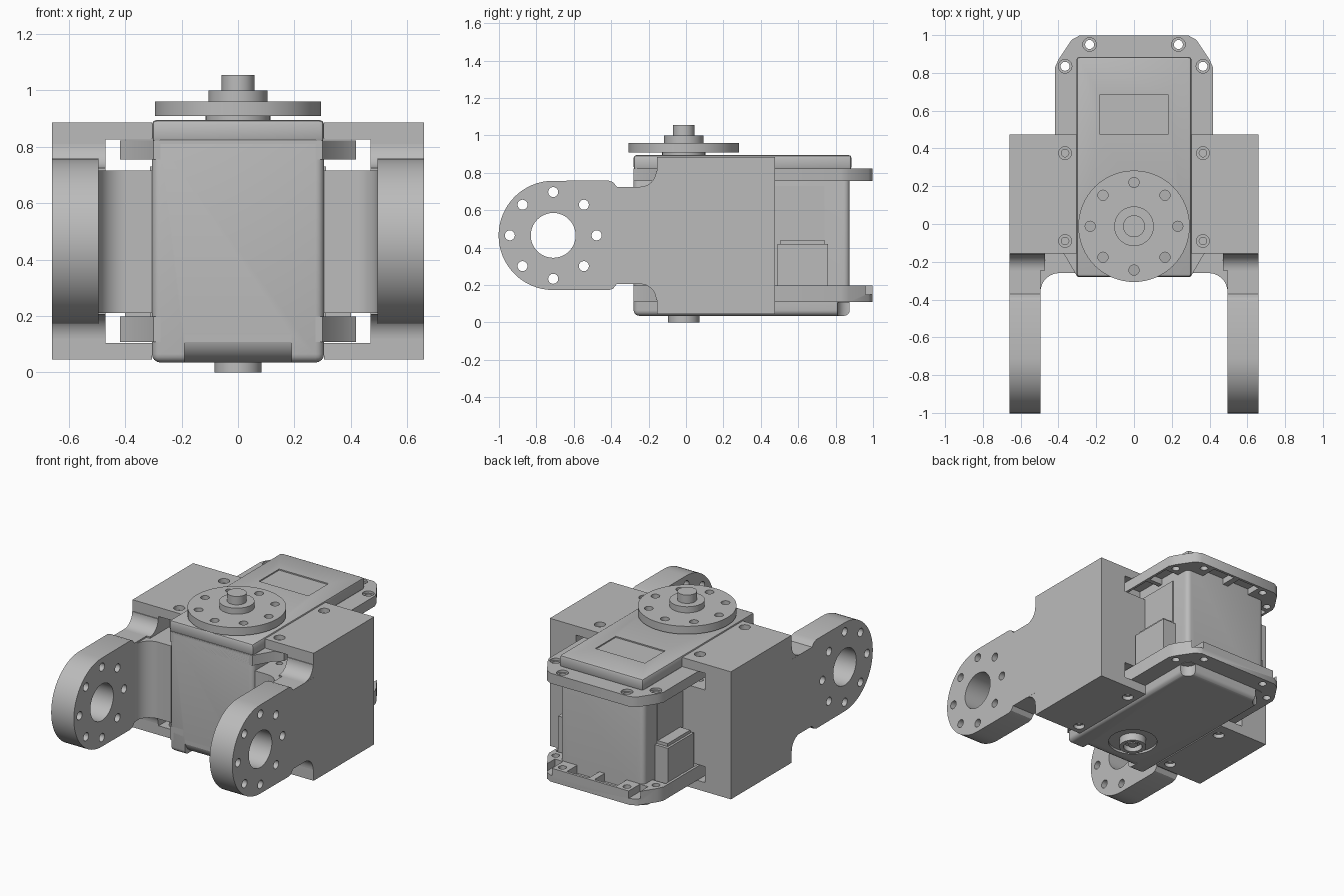
import bpy, bmesh
from math import sin, cos, pi, radians

if "Cube" in bpy.data.objects:
    bpy.data.objects.remove(bpy.data.objects["Cube"], do_unlink=True)

grey = bpy.data.materials.new("plain_grey")
grey.use_nodes = True
grey.diffuse_color = (0.5, 0.5, 0.5, 1)
grey.node_tree.nodes["Principled BSDF"].inputs["Base Color"].default_value = (0.5, 0.5, 0.5, 1)

HORN_Y = -0.012
ARM_Y, ARM_Z = -0.71, 0.465


def prism(name, pts, lo, hi, axis):
    """Extrude a 2D outline along an axis."""
    place = {"x": lambda a, b, t: (t, a, b),
             "y": lambda a, b, t: (a, t, b),
             "z": lambda a, b, t: (a, b, t)}[axis]
    bm = bmesh.new()
    low = [bm.verts.new(place(a, b, lo)) for a, b in pts]
    high = [bm.verts.new(place(a, b, hi)) for a, b in pts]
    bm.faces.new(low)
    bm.faces.new(high)
    n = len(pts)
    for i in range(n):
        j = (i + 1) % n
        bm.faces.new((low[i], low[j], high[j], high[i]))
    bmesh.ops.recalc_face_normals(bm, faces=bm.faces)
    mesh = bpy.data.meshes.new(name)
    bm.to_mesh(mesh)
    bm.free()
    mesh.materials.append(grey)
    obj = bpy.data.objects.new(name, mesh)
    bpy.context.collection.objects.link(obj)
    return obj


def box(name, x, y, z):
    return prism(name, [(x[0], y[0]), (x[1], y[0]), (x[1], y[1]), (x[0], y[1])], z[0], z[1], "z")


def arc(ca, cb, r, start, end, n=12):
    steps = [radians(start + (end - start) * i / n) for i in range(n + 1)]
    return [(ca + r * cos(t), cb + r * sin(t)) for t in steps]


def disc(name, a, b, r, lo, hi, axis="z", n=32):
    return prism(name, arc(a, b, r, 0, 360 * (n - 1) / n, n - 1), lo, hi, axis)


def apply(obj, kind, **settings):
    mod = obj.modifiers.new(kind.lower(), kind)
    for key, value in settings.items():
        setattr(mod, key, value)
    with bpy.context.temp_override(object=obj, active_object=obj):
        bpy.ops.object.modifier_apply(modifier=mod.name)


def cut(obj, *cutters):
    for c in cutters:
        c.hide_render = True
        apply(obj, "BOOLEAN", operation="DIFFERENCE", solver="EXACT", object=c)
        bpy.data.objects.remove(c, do_unlink=True)


def bevel(obj, width, segments=3):
    apply(obj, "BEVEL", width=width, segments=segments, limit_method="ANGLE")


def mirror(obj):
    apply(obj, "MIRROR")


def ring_holes(obj, a, b, lo, hi, axis):
    for k in range(8):
        t = k * pi / 4
        cut(obj, disc("hole", a + 0.232 * cos(t), b + 0.232 * sin(t), 0.027, lo, hi, axis, 16))


# Bracket side block with slots for the case flanges and counterbored screws
block = box("bracket_block", (0.305, 0.66), (-0.155, 0.475), (0.045, 0.885))
for z in ((0.105, 0.21), (0.715, 0.825)):
    cut(block, box("slot", (0.2, 0.47), (-1, 1), z))
for y in (-0.09, 0.375):
    cut(block, disc("bore", 0.365, y, 0.02, 0, 1, n=20),
        disc("head", 0.365, y, 0.034, 0.855, 1, n=20),
        disc("head", 0.365, y, 0.034, 0, 0.07, n=20))
mirror(block)

# Web that curves out to the arm
web = prism("bracket_web", [(0.305, -0.15), (0.305, -0.26)] + arc(0.395, -0.36, 0.1, 90, 0)
            + [(0.6, -0.36), (0.6, -0.15)], 0.21, 0.715, "z")
mirror(web)

# Arm with a round end
upper = [(-0.15, 0.725), (-0.37, 0.725), (-0.39, 0.75), (-0.415, 0.758), (ARM_Y, 0.758)]
lower = [(y, 2 * ARM_Z - z) for y, z in reversed(upper)]
arm = prism("bracket_arm", upper[:-1] + arc(ARM_Y, ARM_Z, 0.292, 90, 270, 32) + lower[1:],
            0.495, 0.66, "x")
cut(arm, disc("bearing", ARM_Y, ARM_Z, 0.12, 0, 1, "x", 40))
ring_holes(arm, ARM_Y, ARM_Z, 0, 1, "x")
mirror(arm)

# Rounded fillets where the arm meets the block, above and below
fillet = arc(-0.245, 0.81, 0.085, 270, 360) + [(-0.15, 0.81), (-0.15, 0.715), (-0.245, 0.715)]
for name, pts in (("upper_fillet", fillet),
                  ("lower_fillet", [(y, 2 * ARM_Z - z) for y, z in fillet])):
    mirror(prism(name, pts, 0.47, 0.659, "x"))

# Motor case with rounded edges
case = box("motor_case", (-0.305, 0.305), (-0.28, 0.875), (0.035, 0.84))
bevel(case, 0.03, 4)
nose = [(-0.4, 0)] + [(-0.18, 0)] + arc(-0.18, 0.135, 0.1, 270, 180) + [(-0.4, 0.135)]
cut(case, prism("nose_cut", nose, -0.19, 0.19, "x"),
    disc("shaft_recess", 0, HORN_Y, 0.15, 0, 0.05))
for s in (-1, 1):
    cut(case, disc("corner_pocket", s * 0.3, 0.87, 0.06, 0, 0.105))

# Lid with a shallow label recess
lid = box("case_lid", (-0.305, 0.305), (-0.28, 0.885), (0.815, 0.895))
bevel(lid, 0.016, 2)
cut(lid, box("label_recess", (-0.18, 0.18), (0.475, 0.685), (0.887, 1)))

# Mounting flanges with clipped corners, ribs and screw holes
half = [(0.3, -0.28), (0.37, -0.16), (0.418, -0.12), (0.418, 0.83), (0.40, 0.87),
        (0.33, 0.975), (0.29, 0.997)]
outline = half + [(-x, y) for x, y in reversed(half)]
holes = [(0.235, 0.95), (0.365, 0.835)]
side_bays = [(-0.05, 0.33), (0.42, 0.6), (0.63, 0.785)]
back_bays = [(-0.18, -0.02), (0.02, 0.18)]
for name, z, pocket in (("upper_flange", (0.755, 0.822), (0.7, 0.795)),
                        ("lower_flange", (0.108, 0.198), (0.145, 0.3))):
    flange = prism(name, outline, z[0], z[1], "z")
    for bay in back_bays:
        cut(flange, box("pocket", bay, (0.8, 0.98), pocket))
    for s in (-1, 1):
        for bay in side_bays:
            x = sorted((s * 0.2, s * 0.402))
            cut(flange, box("pocket", x, bay, pocket))
        for x, y in holes:
            cut(flange, disc("hole", s * x, y, 0.024, 0, 1, n=20))
            if name == "upper_flange":
                cut(flange, disc("head", s * x, y, 0.036, 0.807, 1, n=20))
            # open gaps beside the screw bosses on the lower rim
            else:
                cut(flange, box("gap", sorted((s * 0.28, s * 0.34)), (0.88, 1), (0.15, 0.3)))

# Side panels and cable sockets
mirror(box("side_panel", (0.29, 0.312), (0.44, 0.74), (0.15, 0.73)))
mirror(box("cable_socket", (0.29, 0.40), (0.49, 0.76), (0.15, 0.42)))
mirror(box("socket_top", (0.29, 0.385), (0.505, 0.74), (0.41, 0.44)))

# Output horn, hub and shaft
horn = disc("output_horn", 0, HORN_Y, 0.295, 0.908, 0.96, n=64)
ring_holes(horn, 0, HORN_Y, 0.8, 1, "z")
disc("horn_collar", 0, HORN_Y, 0.115, 0.88, 0.91, n=40)
disc("horn_hub", 0, HORN_Y, 0.105, 0.95, 1.0, n=40)
disc("output_shaft", 0, HORN_Y, 0.058, 0.99, 1.055)

# Hollow pivot underneath with a centre pin
pivot = disc("rear_pivot", 0, HORN_Y, 0.083, 0, 0.06, n=40)
cut(pivot, disc("bore", 0, HORN_Y, 0.058, -1, 0.035))
disc("pivot_pin", 0, HORN_Y, 0.03, 0.012, 0.05, n=24)

# Smooth rounded surfaces, keep hard edges
bpy.ops.object.select_all(action="DESELECT")
for obj in bpy.context.collection.objects:
    if obj.type == "MESH" and grey.name in obj.data.materials:
        obj.select_set(True)
        bpy.context.view_layer.objects.active = obj
bpy.ops.object.shade_smooth_by_angle(angle=radians(30))
